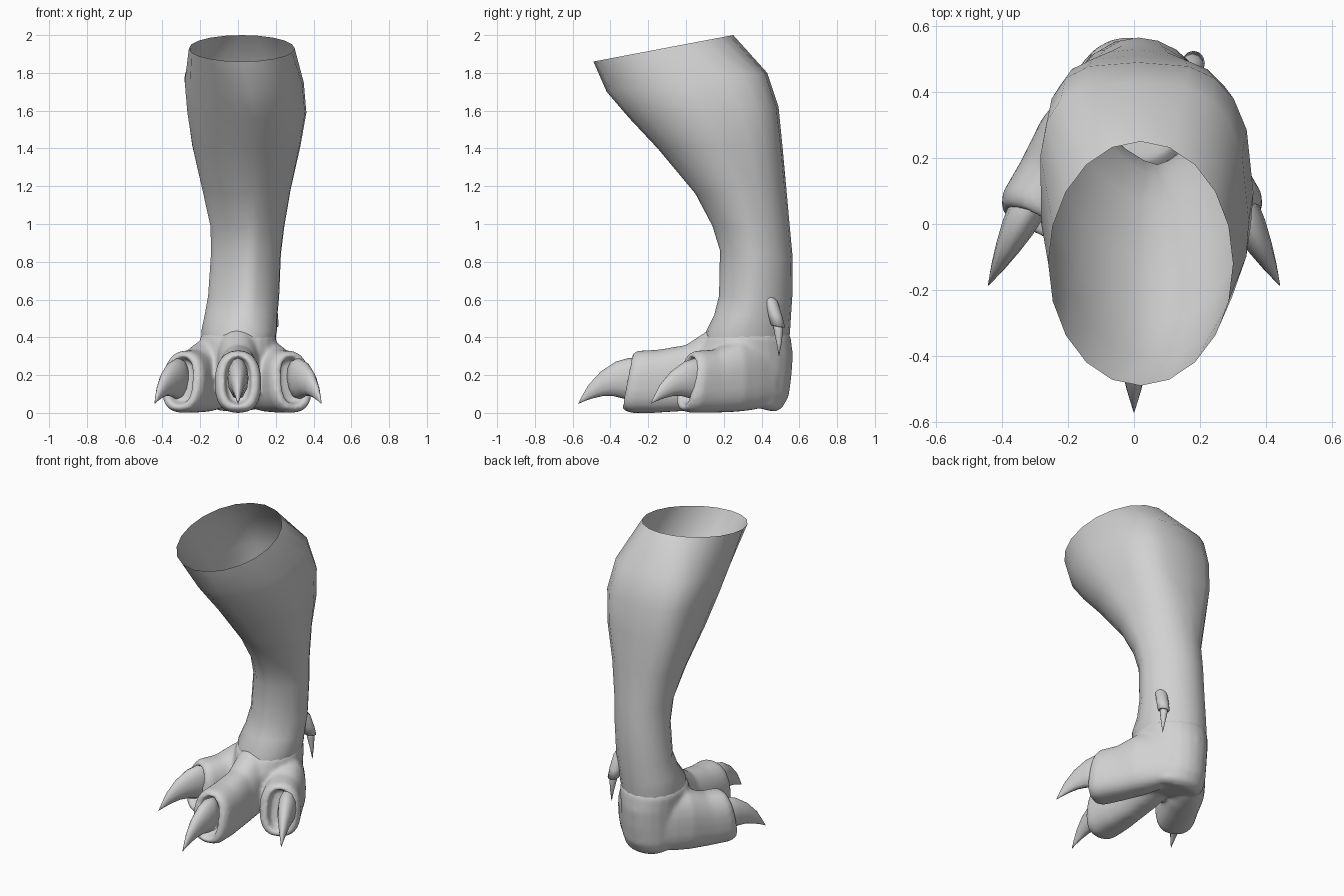
import bpy, bmesh
from math import sin, cos, pi, radians
from mathutils import Vector

if "Cube" in bpy.data.objects:
    bpy.data.objects.remove(bpy.data.objects["Cube"], do_unlink=True)

grey = bpy.data.materials.new("pale_grey")
grey.use_nodes = True
grey.diffuse_color = (0.64, 0.64, 0.64, 1)
grey.node_tree.nodes["Principled BSDF"].inputs["Base Color"].default_value = (0.64, 0.64, 0.64, 1)


def power(v, p):
    return abs(v) ** p * (1 if v >= 0 else -1)


def loft(bm, sections, origin=(0, 0), angle=0, sides=16, shape=(1, 1, 0), caps=True):
    """Skin oval sections. Each is (forward, z) of one edge, (forward, z) of the
    opposite edge, half width, sideways offset, then optionally its own shape:
    roundness of the first half, roundness of the second half, sideways skew.
    Forward is -y turned by angle."""
    ahead = Vector((sin(angle), -cos(angle), 0))
    side = Vector((cos(angle), sin(angle), 0))
    base = Vector((*origin, 0))
    rings = []
    for f1, z1, f2, z2, half, off, *own in sections:
        p1, p2, skew = own or shape
        a = base + ahead * f1 + Vector((0, 0, z1))
        b = base + ahead * f2 + Vector((0, 0, z2))
        mid, v = (a + b) / 2 + side * off, (a - b) / 2
        ring = []
        for i in range(sides):
            c, s = cos(2 * pi * i / sides), sin(2 * pi * i / sides)
            p = p1 if c > 0 else p2
            ring.append(bm.verts.new(mid + v * power(c, p)
                                     + side * (half * power(s, p) + skew * c)))
        rings.append(ring)
    for r, s in zip(rings, rings[1:]):
        for i in range(sides):
            j = (i + 1) % sides
            bm.faces.new((r[i], r[j], s[j], s[i]))
    if caps:
        bm.faces.new(rings[0][::-1])
        bm.faces.new(rings[-1])


def finish(name, bm):
    bmesh.ops.recalc_face_normals(bm, faces=bm.faces)
    for f in bm.faces:
        f.smooth = True
    mesh = bpy.data.meshes.new(name)
    bm.to_mesh(mesh)
    bm.free()
    mesh.materials.append(grey)
    obj = bpy.data.objects.new(name, mesh)
    bpy.context.collection.objects.link(obj)
    return obj


# Leg: open tube with a slanted rim, full at the back of the thigh, crested shin
thigh, knee, shin = (1.2, .62, .035), (1.2, .82, .035), (1.35, 1, .028)
bm = bmesh.new()
loft(bm, [
    (.49, 1.86, -.25, 2.0, .28, .02),
    (.42, 1.70, -.43, 1.80, .315, .033, *thigh),
    (.30, 1.56, -.49, 1.62, .315, .047, *thigh),
    (.15, 1.40, -.51, 1.42, .285, .045, *thigh),
    (-.05, 1.16, -.53, 1.2, .233, .045, *knee),
    (-.14, .99, -.55, .98, .195, .05, *shin),
    (-.18, .86, -.565, .82, .185, .042, *shin),
    (-.175, .62, -.563, .62, .188, .03, *shin),
    (-.15, .52, -.555, .50, .193, .015, 1.2, 1, .028),
    (-.11, .44, -.55, .42, .2, .005, 1, 1, .025),
    (-.10, .34, -.54, .34, .18, 0, 1, 1, .02),
], sides=20, caps=False)
finish("leg", bm)

# Toe end with a recessed socket, shared by all three toes
toe_end = [
    (.15, .335, .16, 0, .118, 0),
    (.25, .33, .29, 0, .124, 0),
    (.28, .318, .335, .015, .108, 0),
    (.288, .3, .338, .04, .072, 0),
    (.23, .28, .27, .06, .058, 0),
]
middle_root = [(-.30, .42, -.30, .08, .11, 0), (-.12, .44, -.12, .03, .115, 0),
               (0, .36, 0, .01, .105, 0)]
side_root = [(-.20, .34, -.18, .04, .07, 0), (-.08, .385, -.08, .015, .1, 0),
             (.02, .385, .02, .005, .12, 0)]
turn = radians(27)
# label, toe origin, claw origin, direction, root
places = [("middle", (0, 0), (0, 0), 0, middle_root),
          ("left", (.153, .28), (.183, .322), turn, side_root),
          ("right", (-.165, .28), (-.183, .322), -turn, side_root)]

# Foot: heel and toes fused into one smooth skin, hollowed under the arch
bm = bmesh.new()
loft(bm, [
    (-.19, .47, -.52, .46, .15, 0),
    (-.10, .40, -.555, .40, .203, 0),
    (-.06, .32, -.567, .31, .198, 0),
    (-.06, .22, -.56, .20, .193, 0),
    (-.10, .14, -.545, .09, .187, 0),
    (-.22, .07, -.51, .025, .165, 0),
    (-.26, .055, -.47, .005, .13, 0),
], sides=24, shape=(1, 1, .02))
for _, origin, _, angle, root in places:
    loft(bm, root + toe_end, origin, angle, sides=24, shape=(.88, .75, 0))
foot = finish("foot", bm)
remesh = foot.modifiers.new("fuse", "REMESH")
remesh.mode = "VOXEL"
remesh.voxel_size = .012
remesh.use_smooth_shade = True
soften = foot.modifiers.new("soften", "SMOOTH")
soften.factor = .5
soften.iterations = 10

# Curved claws
claw = [
    (.22, .28, .24, .07, .05, 0),
    (.30, .292, .33, .075, .056, 0),
    (.37, .272, .38, .088, .05, 0),
    (.45, .22, .435, .09, .037, 0),
    (.515, .15, .49, .078, .022, 0),
    (.55, .09, .535, .063, .01, 0),
    (.571, .05, .57, .048, .001, 0),
]
for label, _, origin, angle, _ in places:
    bm = bmesh.new()
    loft(bm, claw, origin, angle, sides=12)
    finish(label + "_claw", bm)

# Small raised digit and its claw on the back of the ankle
bm = bmesh.new()
loft(bm, [
    (-.39, .66, -.44, .65, .02, .14),
    (-.41, .60, -.485, .59, .035, .165),
    (-.435, .52, -.51, .51, .037, .175),
    (-.45, .465, -.525, .452, .035, .18),
    (-.462, .46, -.513, .452, .024, .18),
    (-.46, .49, -.505, .485, .02, .178),
], sides=12)
finish("rear_digit", bm)
bm = bmesh.new()
loft(bm, [
    (-.458, .49, -.51, .485, .022, .179),
    (-.465, .44, -.514, .435, .022, .182),
    (-.479, .37, -.506, .37, .012, .188),
    (-.491, .30, -.493, .30, .001, .192),
], sides=10)
finish("rear_claw", bm)
